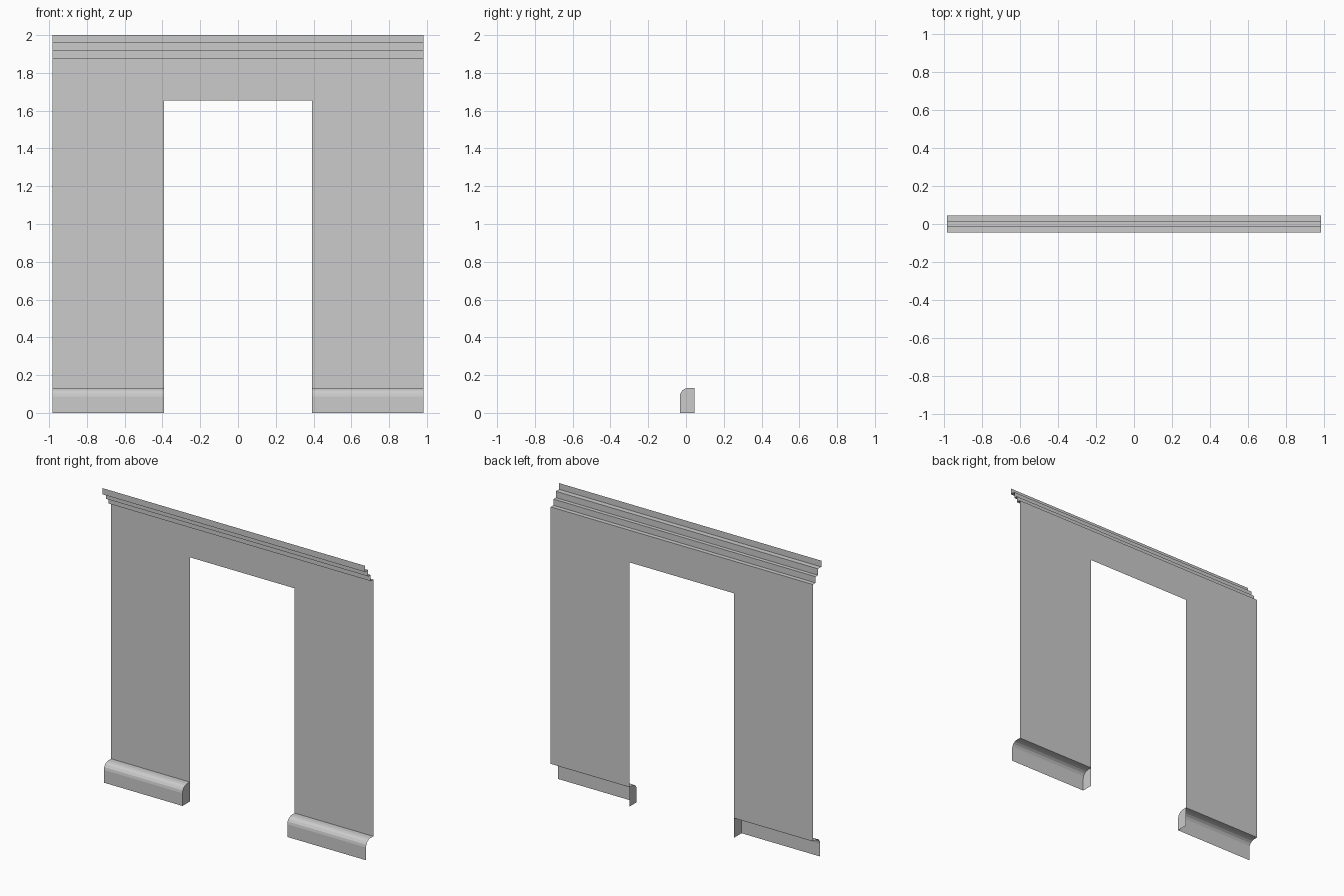
import bpy, math

if "Cube" in bpy.data.objects:
    bpy.data.objects.remove(bpy.data.objects["Cube"])

HALF, DOOR, HEAD = 0.983, 0.393, 1.655   # wall half width, opening half width, opening height
BACK = 0.045                             # plane of the wall sheet
BASE_TOP, CORNICE_Z = 0.132, 1.873


def make(name, verts, faces):
    me = bpy.data.meshes.new(name)
    me.from_pydata(verts, [], faces)
    me.update()
    ob = bpy.data.objects.new(name, me)
    bpy.context.collection.objects.link(ob)
    return ob


def sweep(name, profile, x0, x1, cap=None):
    """Open strip: (y, z) profile extruded along x, optionally capped at one end."""
    n = len(profile)
    verts = [(x, y, z) for x in (x0, x1) for y, z in profile]
    faces = [(i, n + i, n + i + 1, i + 1) for i in range(n - 1)]
    if cap:
        # cap uses its own back corner so the wall side stays open
        off = 0 if cap == "start" else n
        verts.append((x0 if cap == "start" else x1, BACK, 0))
        loop = [off + i for i in range(n)] + [2 * n]
        faces.append(loop if cap == "start" else loop[::-1])
    return make(name, verts, faces)


# Wall sheet with door opening
outline = [(-HALF, BASE_TOP), (-DOOR, BASE_TOP), (-DOOR, HEAD), (DOOR, HEAD),
           (DOOR, BASE_TOP), (HALF, BASE_TOP), (HALF, CORNICE_Z), (-HALF, CORNICE_Z)]
make("wall_panel", [(x, BACK, z) for x, z in outline], [range(8)])

# Stepped cornice, open at the back and top
cornice = [(BACK, 1.873), (0.016, 1.873), (0.016, 1.915), (-0.01, 1.915),
           (-0.01, 1.958), (-0.045, 1.958), (-0.045, 2.0)]
sweep("cornice", cornice, -HALF, HALF)

# Rounded skirting boards, capped beside the opening
R, FRONT, SEG = 0.046, -0.033, 4
skirting = [(FRONT, 0)]
for i in range(SEG + 1):
    a = math.pi / 2 * i / SEG
    skirting.append((FRONT + R - R * math.cos(a), BASE_TOP - R + R * math.sin(a)))
skirting.append((BACK, BASE_TOP))
for name, x0, x1, cap in (("skirting_left", -HALF, -DOOR, "end"),
                          ("skirting_right", DOOR, HALF, "start")):
    sweep(name, skirting, x0, x1, cap)
